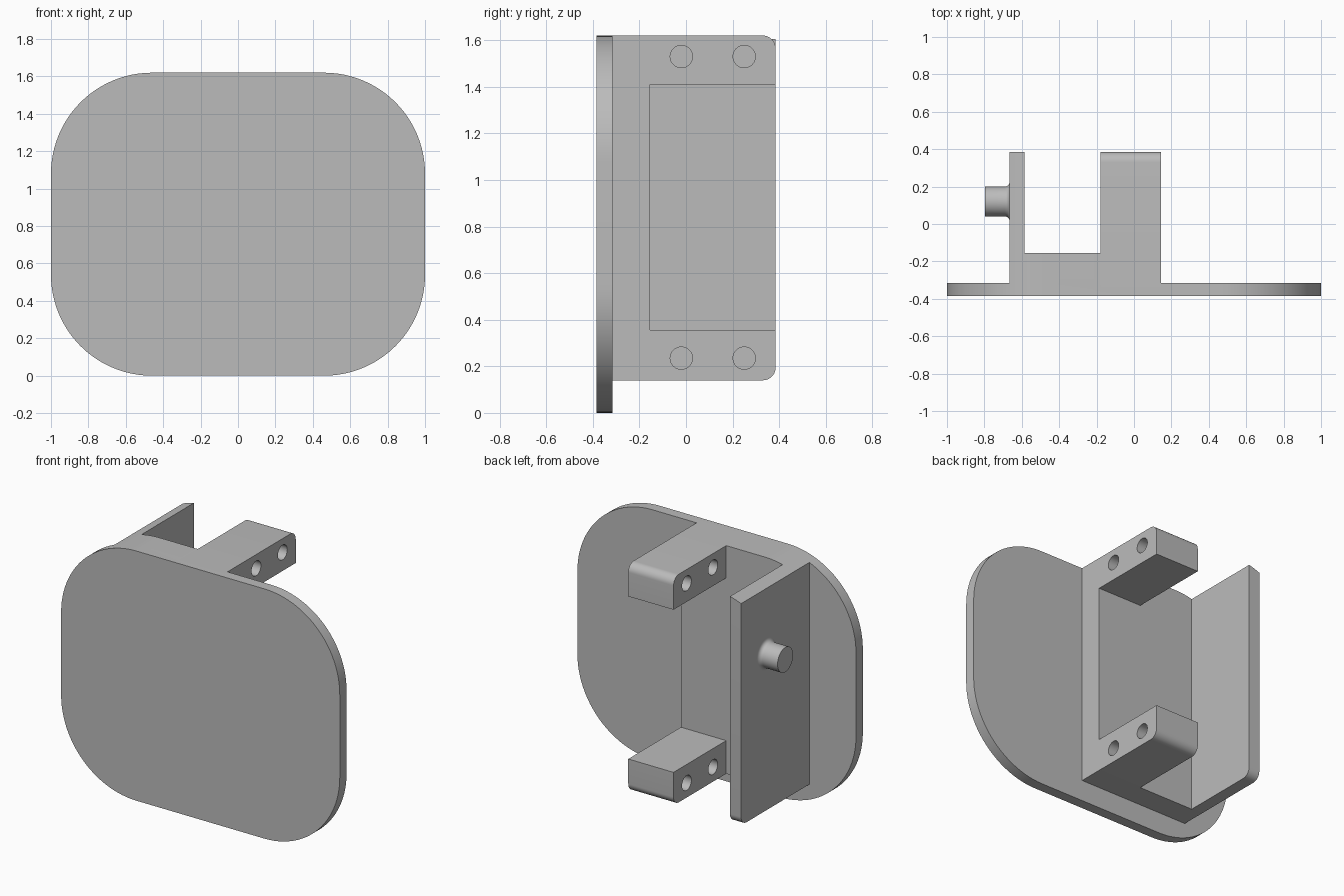
import bpy, bmesh, math
from mathutils import Vector, Matrix

cube = bpy.data.objects.get("Cube")
if cube:
    bpy.data.objects.remove(cube, do_unlink=True)

grey = bpy.data.materials.new("plain grey")
grey.use_nodes = True
COLOUR = (0.5, 0.5, 0.5, 1)
grey.diffuse_color = COLOUR
grey.node_tree.nodes["Principled BSDF"].inputs["Base Color"].default_value = COLOUR

FRONT, PLATE_BACK, REAR = -0.385, -0.315, 0.385
LOW, HIGH = 0.14, 1.62


def make_object(name, bm):
    bmesh.ops.recalc_face_normals(bm, faces=bm.faces)
    mesh = bpy.data.meshes.new(name)
    bm.to_mesh(mesh)
    bm.free()
    mesh.materials.append(grey)
    obj = bpy.data.objects.new(name, mesh)
    bpy.context.collection.objects.link(obj)
    return obj


def outline(corners, steps):
    """Turn right-angled corners (a, b, radius) into a rounded outline."""
    pts = []
    for i, (a, b, r) in enumerate(corners):
        p = Vector((a, b))
        if r == 0:
            pts.append(p)
            continue
        to_prev = (Vector(corners[i - 1][:2]) - p).normalized()
        to_next = (Vector(corners[(i + 1) % len(corners)][:2]) - p).normalized()
        centre = p + r * (to_prev + to_next)
        for s in range(steps + 1):
            t = math.pi / 2 * s / steps
            pts.append(centre - r * (to_next * math.cos(t) + to_prev * math.sin(t)))
    return pts


def prism(name, corners, axis, lo, hi, steps=10):
    """Extrude an outline along x (outline in y, z) or along y (outline in x, z)."""
    bm = bmesh.new()
    verts = [bm.verts.new((lo, a, b) if axis == "x" else (a, lo, b))
             for a, b in outline(corners, steps)]
    face = bm.faces.new(verts)
    new = bmesh.ops.extrude_face_region(bm, geom=[face])["geom"]
    shift = Vector((hi - lo, 0, 0)) if axis == "x" else Vector((0, hi - lo, 0))
    bmesh.ops.translate(bm, vec=shift, verts=[v for v in new if isinstance(v, bmesh.types.BMVert)])
    return make_object(name, bm)


def combine(target, other, operation):
    """Apply a boolean and discard the tool object."""
    mod = target.modifiers.new("cut", "BOOLEAN")
    mod.operation, mod.object, mod.solver = operation, other, "EXACT"
    bpy.context.view_layer.objects.active = target
    bpy.ops.object.modifier_apply(modifier=mod.name)
    bpy.data.objects.remove(other, do_unlink=True)


def smooth(obj):
    bpy.ops.object.select_all(action="DESELECT")
    obj.select_set(True)
    bpy.context.view_layer.objects.active = obj
    bpy.ops.object.shade_smooth_by_angle(angle=math.radians(30))


# Broad front plate with large round corners
R = 0.54
plate_shape = [(-1, 0, R), (1, 0, R), (1, HIGH, R), (-1, HIGH, R)]
plate = prism("front_plate", plate_shape, "y", FRONT, PLATE_BACK, 24)

# Side wall and spine, their tops trimmed to the plate outline
wall = prism("side_wall", [(-0.35, LOW, 0), (REAR, LOW, 0.055), (REAR, 1.7, 0), (-0.35, 1.7, 0)],
             "x", -0.665, -0.585)
spine = prism("spine", [(-0.62, LOW, 0), (-0.1, LOW, 0), (-0.1, 1.7, 0), (-0.62, 1.7, 0)],
              "y", -0.35, -0.155)
combine(wall, spine, "UNION")
combine(wall, prism("trim", plate_shape, "y", -0.6, 0.6, 24), "INTERSECT")

# C-shaped frame with an upper and a lower arm
frame = prism("arm_frame", [
    (-0.35, LOW, 0), (REAR, LOW, 0.055), (REAR, 0.355, 0), (-0.155, 0.355, 0),
    (-0.155, 1.41, 0), (REAR, 1.41, 0), (REAR, HIGH, 0.055), (-0.35, HIGH, 0)],
    "x", -0.18, 0.145)

# Two cross holes through each arm
for y in (-0.02, 0.25):
    for z in (0.235, 1.53):
        bm = bmesh.new()
        bmesh.ops.create_cone(bm, cap_ends=True, segments=32, radius1=0.048, radius2=0.048, depth=0.6,
                              matrix=Matrix.Translation((0, y, z)) @ Matrix.Rotation(math.pi / 2, 4, "Y"))
        combine(frame, make_object("hole_cutter", bm), "DIFFERENCE")

combine(plate, wall, "UNION")
combine(plate, frame, "UNION")
plate.name = "plate_and_bracket"
smooth(plate)

# Round peg with a small flare where it meets the wall
FLARE, PEG_R, PEG_Y, PEG_Z = 0.025, 0.08, 0.12, 1.15
profile = [(-0.797, 0), (-0.797, PEG_R)]
for s in range(7):
    t = math.pi / 2 * s / 6
    profile.append((-0.665 - FLARE * (1 - math.sin(t)), PEG_R + FLARE * (1 - math.cos(t))))
profile.append((-0.65, PEG_R + FLARE))
bm = bmesh.new()
verts = [bm.verts.new((x, PEG_Y + r, PEG_Z)) for x, r in profile]
edges = [bm.edges.new(pair) for pair in zip(verts, verts[1:])]
bmesh.ops.spin(bm, geom=verts + edges, cent=(0, PEG_Y, PEG_Z), axis=(1, 0, 0),
               angle=math.tau, steps=40, use_duplicate=False)
bmesh.ops.remove_doubles(bm, verts=bm.verts, dist=0.0001)
smooth(make_object("side_peg", bm))
